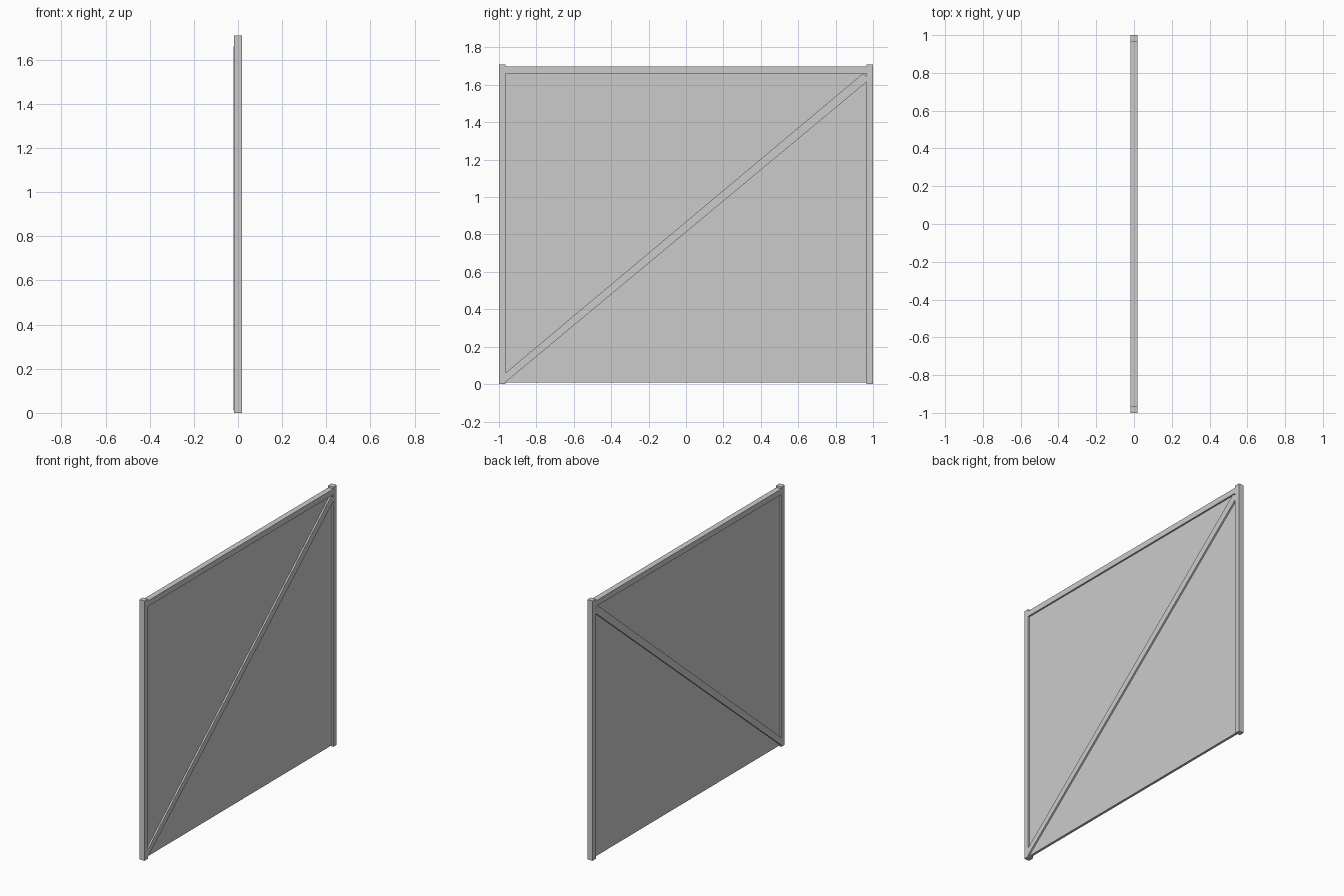
import bpy, bmesh

if "Cube" in bpy.data.objects:
    bpy.data.objects.remove(bpy.data.objects["Cube"])

HALF = 0.0185      # half depth of the frame timbers
INNER = 0.965      # inner face of the posts along y
TOP = 1.71


def prism(name, profile, x0, x1):
    """Extrude a (y, z) outline along x."""
    bm = bmesh.new()
    face = bm.faces.new([bm.verts.new((x0, y, z)) for y, z in profile])
    ext = bmesh.ops.extrude_face_region(bm, geom=[face])
    moved = [g for g in ext["geom"] if isinstance(g, bmesh.types.BMVert)]
    bmesh.ops.translate(bm, verts=moved, vec=(x1 - x0, 0, 0))
    bmesh.ops.recalc_face_normals(bm, faces=bm.faces)
    me = bpy.data.meshes.new(name)
    bm.to_mesh(me)
    bm.free()
    ob = bpy.data.objects.new(name, me)
    bpy.context.collection.objects.link(ob)
    return ob


def box(name, y0, y1, z0, z1, depth):
    return prism(name, [(y0, z0), (y1, z0), (y1, z1), (y0, z1)], -depth, depth)


# Upright posts at both ends
box("left_post", -1, -INNER, 0, TOP, HALF)
box("right_post", INNER, 1, 0, TOP, HALF)

# Top rail between the posts
box("top_rail", -INNER, INNER, 1.66, 1.697, HALF)

# Thin recessed infill panel
box("panel", -INNER, INNER, 0.008, 1.66, 0.008)

# Diagonal brace, cut to fit the corners, a hair proud on one side
prism("diagonal_brace",
      [(-INNER, 0.01), (INNER, 1.615), (INNER, 1.645), (0.945, 1.66), (-INNER, 0.06)],
      -HALF - 0.001, HALF)
